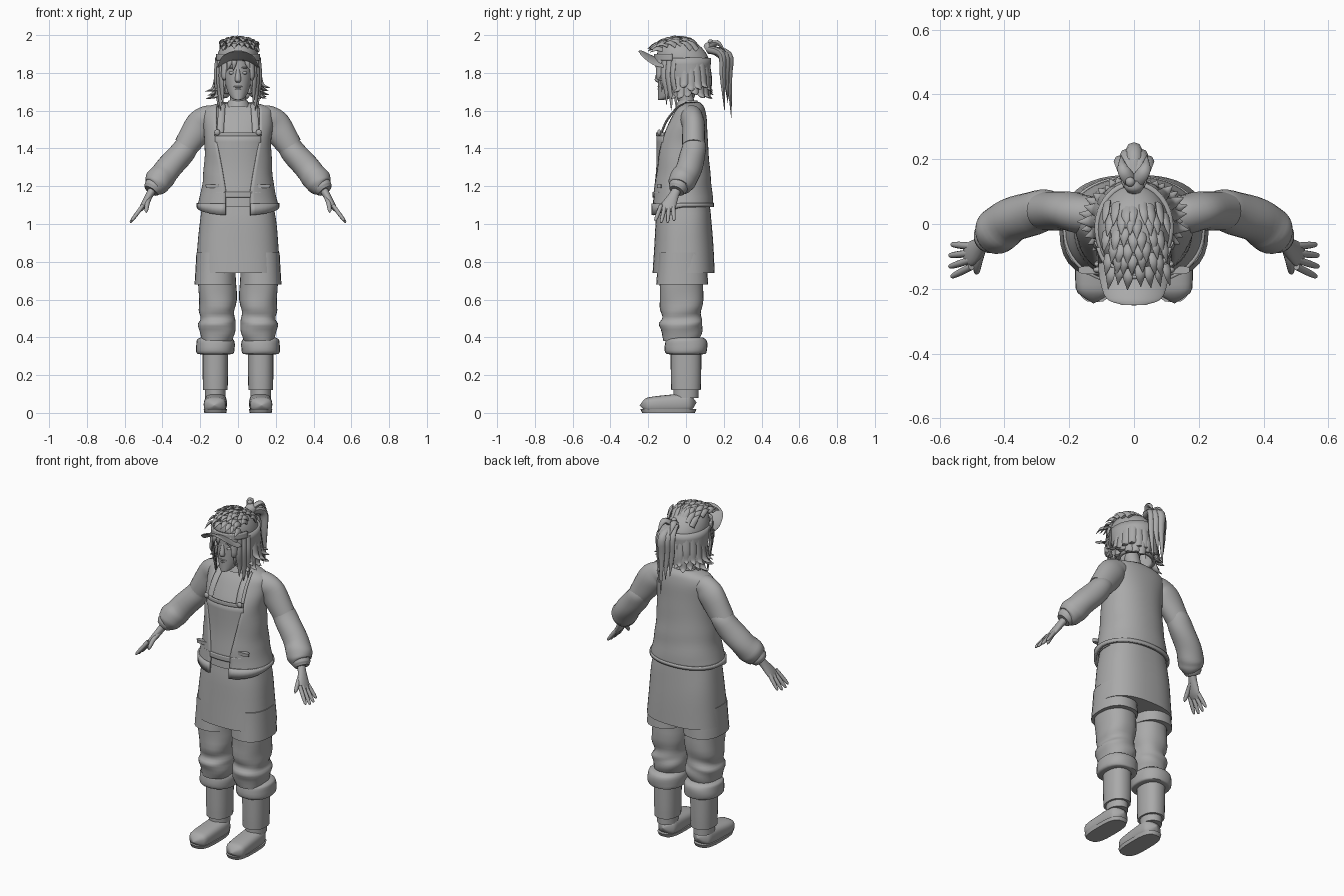
import bpy, bmesh, math, random
from mathutils import Vector

random.seed(4)
if "Cube" in bpy.data.objects:
    bpy.data.objects.remove(bpy.data.objects["Cube"], do_unlink=True)

colour = (.4, .4, .4, 1)
grey = bpy.data.materials.new("clay grey")
grey.use_nodes = True
grey.diffuse_color = colour
grey.node_tree.nodes["Principled BSDF"].inputs["Base Color"].default_value = colour
RIGHT, BACK, UP = Vector((1, 0, 0)), Vector((0, 1, 0)), Vector((0, 0, 1))


def finish(name, bm):
    bmesh.ops.recalc_face_normals(bm, faces=bm.faces)
    mesh = bpy.data.meshes.new(name)
    bm.to_mesh(mesh)
    bm.free()
    mesh.materials.append(grey)
    part = bpy.data.objects.new(name, mesh)
    bpy.context.collection.objects.link(part)
    bpy.ops.object.select_all(action="DESELECT")
    part.select_set(True)
    bpy.context.view_layer.objects.active = part
    bpy.ops.object.shade_smooth_by_angle(angle=math.radians(45))
    return part


def smooth_path(stations, steps):
    """Smooth curve through stations of x, y, z, radius across and optional radius deep."""
    points = [Vector(s if len(s) > 4 else (*s, s[-1])) for s in stations]
    points = [points[0] * 2 - points[1]] + points + [points[-1] * 2 - points[-2]]
    path = []
    for before, start, end, after in zip(points, points[1:], points[2:], points[3:]):
        leave, arrive = (end - before) / 2, (after - start) / 2
        for k in range(steps):
            t = k / steps
            ease = t * t * (3 - 2 * t)
            path.append(start.lerp(end, ease) + leave * t * (1 - t) ** 2 - arrive * t * t * (1 - t))
    return path + [points[-2]]


def signed_power(value, exponent):
    return math.copysign(abs(value) ** exponent, value)


def loft(bm, stations, ref=None, sides=24, boxy=2, arc=None, folds=0, steps=4, drop=0, mirror=1):
    """Skin rings along a path; rings are level without ref and open with arc."""
    path, rings = smooth_path(stations, steps), []
    for i, station in enumerate(path):
        centre = Vector(station[:3])
        across, deep = max(station[3], .001), max(station[4], .001)
        u, v = RIGHT, BACK
        if ref:
            ahead, behind = path[min(i + 1, len(path) - 1)], path[max(i - 1, 0)]
            along = Vector(ahead[:3]) - Vector(behind[:3])
            u = ref.cross(along).normalized()
            v = along.cross(u).normalized()
        low, high = arc(centre.z, across) if arc else (0, math.tau)
        ring = []
        for k in range(sides + bool(arc)):
            a = low + (high - low) * k / sides
            wave = math.sin(i * 1.3 + 2 * math.sin(a + .6)) + math.sin(3 * a - i) / 2
            swell = 1 + folds * wave
            point = centre + u * across * swell * signed_power(math.sin(a), 2 / boxy)
            point -= v * deep * swell * signed_power(math.cos(a), 2 / boxy)
            point.z -= drop * max(0, math.cos(a)) * (1 - i / len(path)) ** 5
            point.x *= mirror
            ring.append(bm.verts.new(point))
        rings.append(ring)
    for lower, upper in zip(rings, rings[1:]):
        for k in range(sides):
            j = (k + 1) % len(lower)
            bm.faces.new((lower[k], lower[j], upper[j], upper[k]))
    if not arc:
        bm.faces.new(rings[0])
        bm.faces.new(rings[-1])


SIDES = {"left_": 1, "right_": -1}


def build(name, *sections, pair=False, thick=0, **options):
    for prefix, mirror in (SIDES if pair else {"": 1}).items():
        bm = bmesh.new()
        for stations in sections:
            loft(bm, stations, mirror=mirror, **options)
        part = finish(prefix + name, bm)
        if thick:
            shell = part.modifiers.new("thickness", "SOLIDIFY")
            shell.thickness, shell.offset = thick, 0
    return part


def stack(*rings, x=0, y=0, deep=1):
    """Level rings of height and half width above one spot."""
    return [(x, y, z, width, width * deep) for z, width in rings]


def ball(name, place, size, pair=False):
    for prefix, mirror in (SIDES if pair else {"": 1}).items():
        bm = bmesh.new()
        bmesh.ops.create_uvsphere(bm, u_segments=16, v_segments=10, radius=1)
        for vert in bm.verts:
            vert.co = vert.co * Vector(size) + Vector(place)
            vert.co.x *= mirror
        finish(prefix + name, bm)


def strand(bm, points, radius, facing, thin=.5):
    """One tapering lock of hair."""
    last = len(points) - 1
    stations = []
    for k, point in enumerate(points):
        width = radius * (1 - .95 * (k / last) ** 3)
        stations.append((*point, width, width * thin))
    loft(bm, stations, ref=Vector(facing), sides=8)


def front(width):
    def arc(z, across):
        reach = math.asin(min(.95, width / across))
        return -reach, reach
    return arc


# Shoes: rounded lofts that get lower towards the toe
shoe = []
for k in range(11):
    t = k / 10
    rounding = math.sqrt(max(0, 1 - abs(2 * t - 1) ** 5))
    height = .055 - .015 * t
    shoe.append((.115 + .01 * t, .055 - .3 * t, height, .06 * rounding, height * rounding))
build("shoe", shoe, pair=True, ref=UP, boxy=2.8, steps=2)
build("shoe_sole", stack((0, .058), (.02, .062), x=.12, y=-.093, deep=2.4), pair=True, boxy=3)
build("ankle", stack((.08, .055), (.15, .055), x=.12, deep=1.2), pair=True)

# Legs
leg = dict(pair=True, boxy=2.3)
build("sock", stack((.12, .065), (.2, .067), (.36, .068), x=.12, deep=1.2), **leg)
build("trouser_cuff", stack((.31, .08), (.32, .1), (.38, .1), (.4, .08), x=.12, deep=1.1), folds=.01, **leg)
build("trouser_leg", stack((.38, .08), (.46, .1), (.51, .09), (.6, .1), (.82, .1), x=.11, y=-.025, deep=1.15),
      folds=.03, sides=32, **leg)
build("shorts_hem", stack((.68, .11), (.85, .1), x=.12, y=-.02, deep=1.25), folds=.004, **leg)

# Skirt and shirt
build("skirt", stack((.74, .225), (.98, .206), (1.12, .185), y=-.012, deep=.73), boxy=2.5, sides=48, folds=.004)
torso = []
for z, width, deep in ((1.09, .21, .16), (1.2, .185, .15), (1.3, .175, .14), (1.43, .17, .13),
                       (1.55, .18, .1), (1.61, .165, .075), (1.64, .075, .05)):
    torso.append((0, -.02 + .04 * max(0, min(1, (z - 1.45) * 6)), z, width, deep))


def hugging(gap, rings):
    return [(x, y, z, width - gap, deep - gap) for x, y, z, width, deep in rings]


build("shirt", hugging(.016, torso), sides=40, boxy=2.2)

# Overall bib with straps, buttons and waistband
cloth = dict(thick=.012, boxy=2.2)
bib = stack((1.14, .19), (1.3, .168), (1.48, .166), y=-.022, deep=.77)
build("overall_bib", bib, arc=front(.115), **cloth)
build("bib_top_seam", stack((1.465, .17), (1.485, .17), y=-.022, deep=.77), arc=front(.117), **cloth)
build("waistband", stack((1.14, .19), (1.17, .19), y=-.015, deep=.82), arc=front(.12), **cloth)
strap = [(.095, -.135, 1.47), (.09, -.1, 1.55), (.085, -.04, 1.62), (.08, .02, 1.64)]
build("bib_strap", [(*point, .018, .006) for point in strap], pair=True, ref=BACK, sides=8)
ball("strap_button", (.11, -.142, 1.485), (.016, .01, .016), pair=True)


# Open jacket
def jacket_arc(z, across):
    opening = .058 + .05 * max(0, min(1, (z - 1.2) * 4))
    edge = math.asin(min(.9, opening / across))
    return edge, math.tau - edge


jacket = dict(arc=jacket_arc, drop=.045, sides=48, **cloth)
build("jacket", torso, folds=.006, **jacket)
hem = hugging(-.003, torso[:1])[0]
build("jacket_hem", [hem, (*hem[:2], hem[2] + .02, *hem[3:])], steps=1, **jacket)
build("pocket_flap", stack((1.19, .04), (1.21, .042), x=.13, y=-.142, deep=.3), pair=True, boxy=3)

# Puffed sleeves
arm = dict(pair=True, ref=BACK)
build("upper_sleeve", [(.1, .03, 1.57, .05), (.155, .03, 1.56, .07, .06), (.205, .04, 1.515, .08, .06),
                       (.275, .04, 1.41, .066, .06)], folds=.01, **arm)
build("lower_sleeve", [(.25, .04, 1.44, .057), (.29, .04, 1.385, .066), (.38, .01, 1.28, .069),
                       (.42, -.02, 1.23, .072), (.44, -.035, 1.2, .06), (.45, -.04, 1.19, .04)],
      folds=.02, sides=28, **arm)
build("sleeve_cuff", [(.44, -.036, 1.21, .05), (.45, -.043, 1.19, .05), (.46, -.05, 1.175, .04)], **arm)

# Hands
build("palm", [(.445, -.04, 1.2, .022, .026), (.465, -.06, 1.16, .02, .025), (.5, -.09, 1.1, .016, .038),
               (.52, -.1, 1.07, .009, .03)], **arm)
fingers = []
for k in range(4):
    spread = k - 1.5
    reach = 1 - .05 * spread ** 2
    base = Vector((.502, -.1 - .021 * spread, 1.1))
    tip = base + Vector((.07, -.015 - .014 * spread, -.095)) * reach
    fingers.append([(*base.lerp(tip, t), radius) for t, radius in ((0, .011), (.5, .011), (.9, .008), (1, .002))])
build("fingers", *fingers, sides=10, **arm)
build("thumb", [(.47, -.075, 1.14, .015), (.48, -.115, 1.11, .013), (.485, -.145, 1.075, .01),
                (.485, -.152, 1.06, .002)], pair=True, ref=RIGHT, sides=10)

# Neck and head; the rings of the head share one flush face line
build("neck", [(0, .02, 1.58, .06, .05), (0, .005, 1.64, .043), (0, -.025, 1.74, .045)])
build("shirt_collar", stack((1.62, .065), (1.655, .05), y=.01))
face = ((1.657, .012, .015), (1.664, .03, .03), (1.69, .05, .06), (1.74, .067, .08), (1.8, .076, .09), (1.92, .075, .09))
build("head", [(0, deep - .148, z, width, deep) for z, width, deep in face], sides=32)
build("nose", [(0, -.14, 1.825, .008), (0, -.15, 1.765, .016), (0, -.143, 1.75, .01)], sides=12)
for z, width in ((1.727, .024), (1.715, .019)):
    ball("lip", (0, -.14, z), (width, .011, .006))
ball("eye", (.032, -.133, 1.8), (.017, .011, .009), pair=True)
ball("eyebrow", (.035, -.138, 1.828), (.024, .01, .004), pair=True)

# Visor with an arched brim
brim = build("visor_brim", [(0, -.12, 1.87, .11, .007), (0, -.17, 1.88, .106, .008), (0, -.23, 1.91, .085, .006),
                            (0, -.25, 1.916, .035, .003)], ref=UP, sides=32)
for vert in brim.data.vertices:
    vert.co.z -= 3.5 * vert.co.x ** 2
build("visor_band", stack((1.865, .116), (1.9, .116), y=-.022, deep=1.22), arc=front(.11), **cloth)

# Hair volume: a dome over a shell that is open at the face
dome = []
for k in range(7):
    rise = math.radians(k * 14)
    dome.append((0, -.012 - .03 * math.sin(rise), 1.86 + .12 * math.sin(rise),
                 .112 * math.cos(rise) ** .8, .137 * math.cos(rise) ** .8))
build("hair_crown", dome, sides=32)
build("hair_back", [(0, .02, 1.69, .1, .085), (0, .01, 1.75, .112, .105), (0, -.012, 1.88, .112, .135)],
      arc=lambda z, across: (.85, math.tau - .85), thick=.02, sides=32)

# Flipped tufts around the bottom of the hair
tufts = bmesh.new()
for row in range(2):
    for k in range(15):
        a = .95 + (math.tau - 1.9) * (k + row / 2) / 14.5
        outward = Vector((math.sin(a), -math.cos(a), 0))
        flip = random.uniform(.045, .07) * (.35 + .65 * abs(outward.x))
        low = 1.69 + .035 * row + random.uniform(-.015, .015)
        points = []
        for out, rise in ((0, .12), (.01, .05), (flip * .4, 0), (flip, -.015)):
            points.append(outward * (.105 + out) + Vector((0, .01, low + rise)))
        strand(tufts, points, .027, outward)
finish("hair_tufts", tufts)

# Locks framing the face and a fringe
locks = bmesh.new()
for mirror in SIDES.values():
    for k, end in enumerate((1.7, 1.63, 1.6, 1.61)):
        x, y = (.072 + .012 * k) * mirror, -.14 + .025 * k
        strand(locks, [(x, y, 1.87), (x * 1.06, y - .006, 1.78), (x, y + .01, end + .07), (x * .95, y + .012, end)],
               .018, (mirror, -1, 0))
for x in (-.045, -.02, .05):
    strand(locks, [(x, -.15, 1.88), (x, -.16, 1.85), (x * 1.3, -.153, 1.81)], .014, -BACK)
finish("face_locks", locks)

# Layered tufts on top of the head, combed forward
crown = bmesh.new()
for row in range(6):
    for column in range(-3, 4):
        x = (column + row % 2 / 2) * .027 + random.uniform(-.006, .006)
        y = .06 - row * .038 + random.uniform(-.01, .01)
        points = []
        for ahead, lift in ((0, -.012), (.03, .008), (.065, .012)):
            surface = 1.982 - 3.2 * x * x - 2.6 * (y - ahead + .045) ** 2
            points.append((x * (1 + 2 * ahead), y - ahead, surface + lift))
        strand(crown, points, .017, (x, 0, .1))
finish("crown_tufts", crown)

# Ponytail with upper loops, tie and pin
tail = bmesh.new()
for k, end in enumerate((1.66, 1.64, 1.56, 1.66, 1.6)):
    x = (k - 2) * .018
    back = .24 - abs(x)
    strand(tail, [(x * .3, .12, 1.925), (x, back - .015, 1.895), (x * 1.1, back - .01, 1.78), (x, back, end)],
           .026, (0, 1, .4), .8)
for x in (-.04, 0, .04):
    tip = 1.9 + abs(x) * 1.5
    strand(tail, [(0, .12, 1.93), (x * .8, .165, tip), (x, .21, tip - .05)], .022, (0, .3, 1), .7)
finish("ponytail", tail)
build("hair_tie", [(0, .105, 1.92, .024), (0, .122, 1.93, .033), (0, .142, 1.94, .024)], ref=UP)
build("hair_pin", stack((1.93, .007), (1.96, .007), x=-.012, y=.13), sides=8)
ball("hair_pin_head", (-.012, .13, 1.965), (.015, .015, .013))
